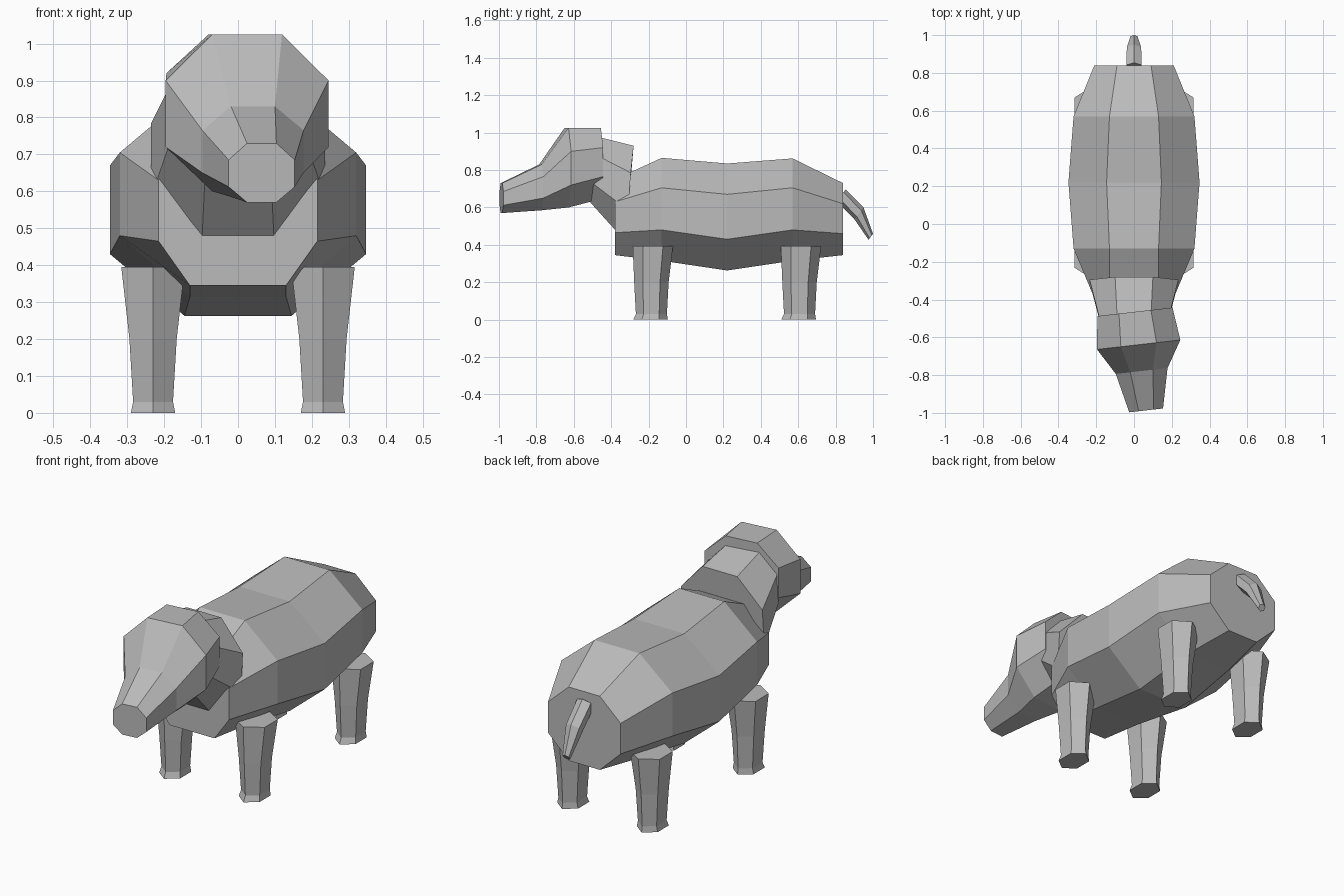
import bpy, bmesh
from math import sin, cos, pi
from mathutils import Vector, Matrix

cube = bpy.data.objects.get("Cube")
if cube:
    bpy.data.objects.remove(cube, do_unlink=True)

grey = bpy.data.materials.new("plain grey")
grey.use_nodes = True
grey.diffuse_color = (0.5, 0.5, 0.5, 1)
grey.node_tree.nodes["Principled BSDF"].inputs["Base Color"].default_value = (0.5, 0.5, 0.5, 1)


def loft(name, rings):
    """Skin a list of equal-length rings and cap both ends."""
    bm = bmesh.new()
    loops = [[bm.verts.new(p) for p in ring] for ring in rings]
    n = len(loops[0])
    for a, b in zip(loops, loops[1:]):
        for i in range(n):
            j = (i + 1) % n
            bm.faces.new((a[i], a[j], b[j], b[i]))
    bm.faces.new(loops[0])
    bm.faces.new(loops[-1])
    bmesh.ops.recalc_face_normals(bm, faces=bm.faces)
    mesh = bpy.data.meshes.new(name)
    bm.to_mesh(mesh)
    bm.free()
    mesh.materials.append(grey)
    obj = bpy.data.objects.new(name, mesh)
    bpy.context.collection.objects.link(obj)
    return obj


def octagon(y, narrow, wide, heights, lean=0.0):
    """Eight-sided section; heights run top to bottom, lean shifts y per level."""
    halves = (narrow, wide, wide, narrow)
    side = [(w, y + lean * i, z) for i, (w, z) in enumerate(zip(halves, heights))]
    return side + [(-x, yy, z) for x, yy, z in reversed(side)]


def hexagon(rx, ry):
    return [(rx * sin(i * pi / 3) / sin(pi / 3), ry * cos(i * pi / 3)) for i in range(6)]


# Barrel-shaped body
loft("body", [
    octagon(-0.38, 0.13, 0.215, (0.75, 0.63, 0.465, 0.345)),
    octagon(-0.13, 0.13, 0.32, (0.865, 0.705, 0.48, 0.315)),
    octagon(0.22, 0.145, 0.347, (0.835, 0.67, 0.43, 0.263)),
    octagon(0.57, 0.13, 0.32, (0.862, 0.705, 0.48, 0.315)),
    octagon(0.84, 0.09, 0.21, (0.73, 0.62, 0.46, 0.345)),
])

# Neck rising forward out of the chest
loft("neck", [
    octagon(-0.28, 0.1, 0.235, (0.93, 0.785, 0.585, 0.42), -0.015),
    octagon(-0.48, 0.09, 0.185, (0.98, 0.885, 0.73, 0.625), -0.01),
])

# Head and snout, turned slightly to the left
head = loft("head", [
    octagon(0.0, 0.085, 0.2, (1.025, 0.92, 0.765, 0.645)),
    octagon(-0.175, 0.095, 0.222, (1.025, 0.9, 0.72, 0.6)),
    octagon(-0.315, 0.06, 0.138, (0.83, 0.765, 0.65, 0.585)),
    octagon(-0.525, 0.04, 0.09, (0.73, 0.685, 0.612, 0.57)),
])
head.data.transform(Matrix.Translation((0.005, -0.465, 0)) @ Matrix.Rotation(0.113, 4, "Z"))

# Four tapered legs: height, side radius, length radius, y shift
leg_levels = ((0, 0.06, 0.093, -0.005), (0.03, 0.054, 0.083, 0),
              (0.2, 0.064, 0.092, 0), (0.395, 0.086, 0.108, 0.008))
for end, y in (("front", -0.185), ("back", 0.607)):
    for side, sx in (("left", 1), ("right", -1)):
        loft(f"{end}_{side}_leg", [
            [(sx * 0.23 + px, y + dy + py, z) for px, py in hexagon(rx, ry)]
            for z, rx, ry, dy in leg_levels])

# Drooping tail: y, z, half width, half thickness
tail_axis = Vector((0, 0.6, 0.8))
loft("tail", [
    [Vector((0, y, z)) + Vector((px, 0, 0)) + tail_axis * py for px, py in hexagon(w, t)]
    for y, z, w, t in ((0.83, 0.665, 0.04, 0.04), (0.925, 0.568, 0.038, 0.04),
                       (0.988, 0.443, 0.018, 0.02))])
